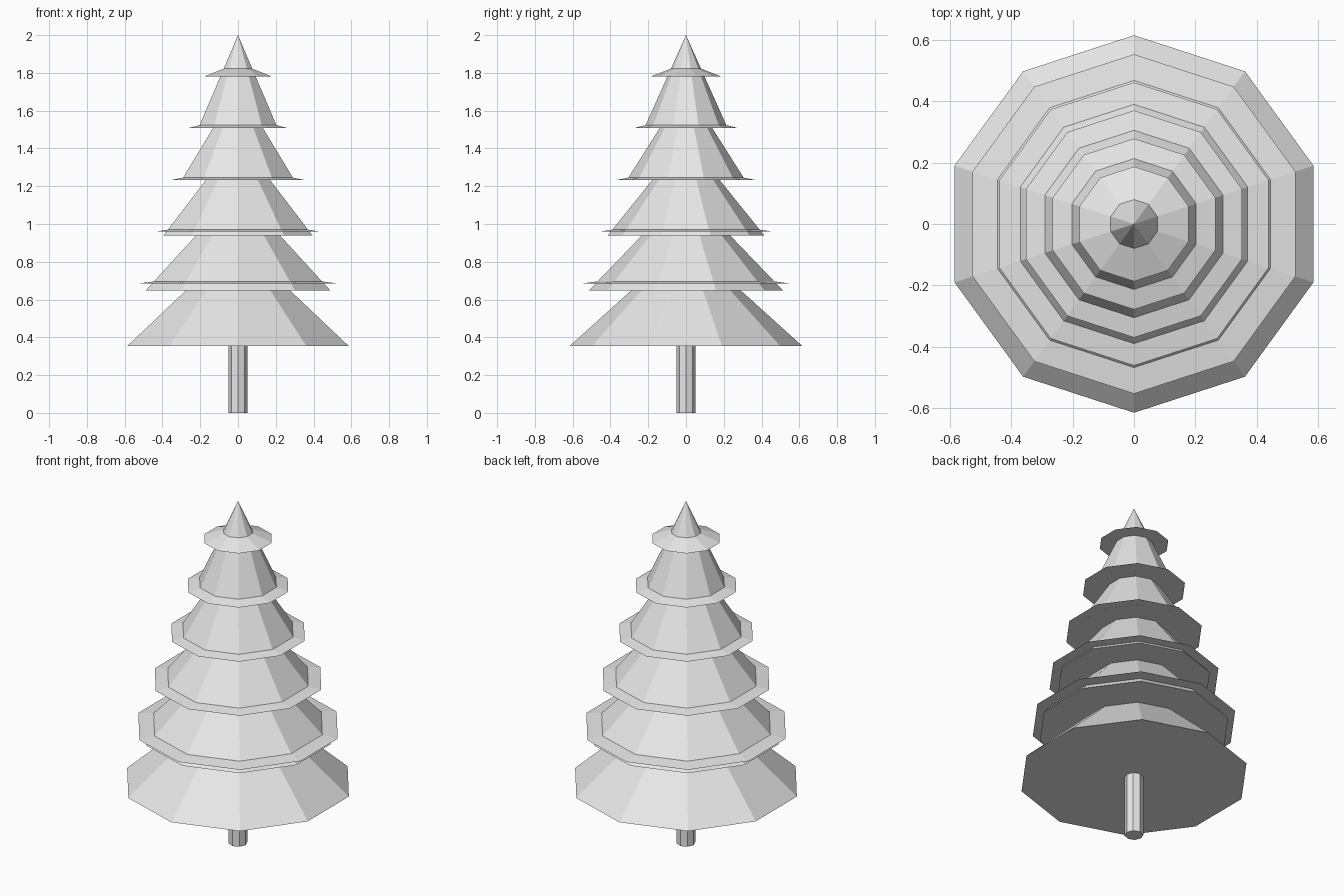
import bpy

cube = bpy.data.objects.get("Cube")
if cube:
    bpy.data.objects.remove(cube)

# One pale grey for the whole tree
grey = bpy.data.materials.new("light_grey")
grey.use_nodes = True
colour = (0.8, 0.8, 0.8, 1)
grey.diffuse_color = colour
grey.node_tree.nodes["Principled BSDF"].inputs["Base Color"].default_value = colour


def cone(name, radius, base, top, sides=10, top_radius=0):
    """Flat-shaded upright cone or prism, with a corner towards +y."""
    bpy.ops.mesh.primitive_cone_add(
        vertices=sides, radius1=radius, radius2=top_radius,
        depth=top - base, location=(0, 0, (base + top) / 2))
    obj = bpy.context.object
    obj.name = name
    obj.data.materials.append(grey)
    return obj


# Trunk
cone("trunk", 0.05, 0, 0.4, sides=8, top_radius=0.05)

# Five steep branch tiers, shrinking evenly towards the tip
for i in range(5):
    cone(f"branch_tier_{i + 1}", 0.615 - 0.1005 * i,
         0.355 + 0.2925 * i, 0.91 + 0.2725 * i)

# Five shallow skirts that poke out through the tiers
for i in range(5):
    base = 0.685 + 0.274 * i
    cone(f"branch_skirt_{i + 1}", 0.553 - 0.0915 * i, base, base + 0.072)
